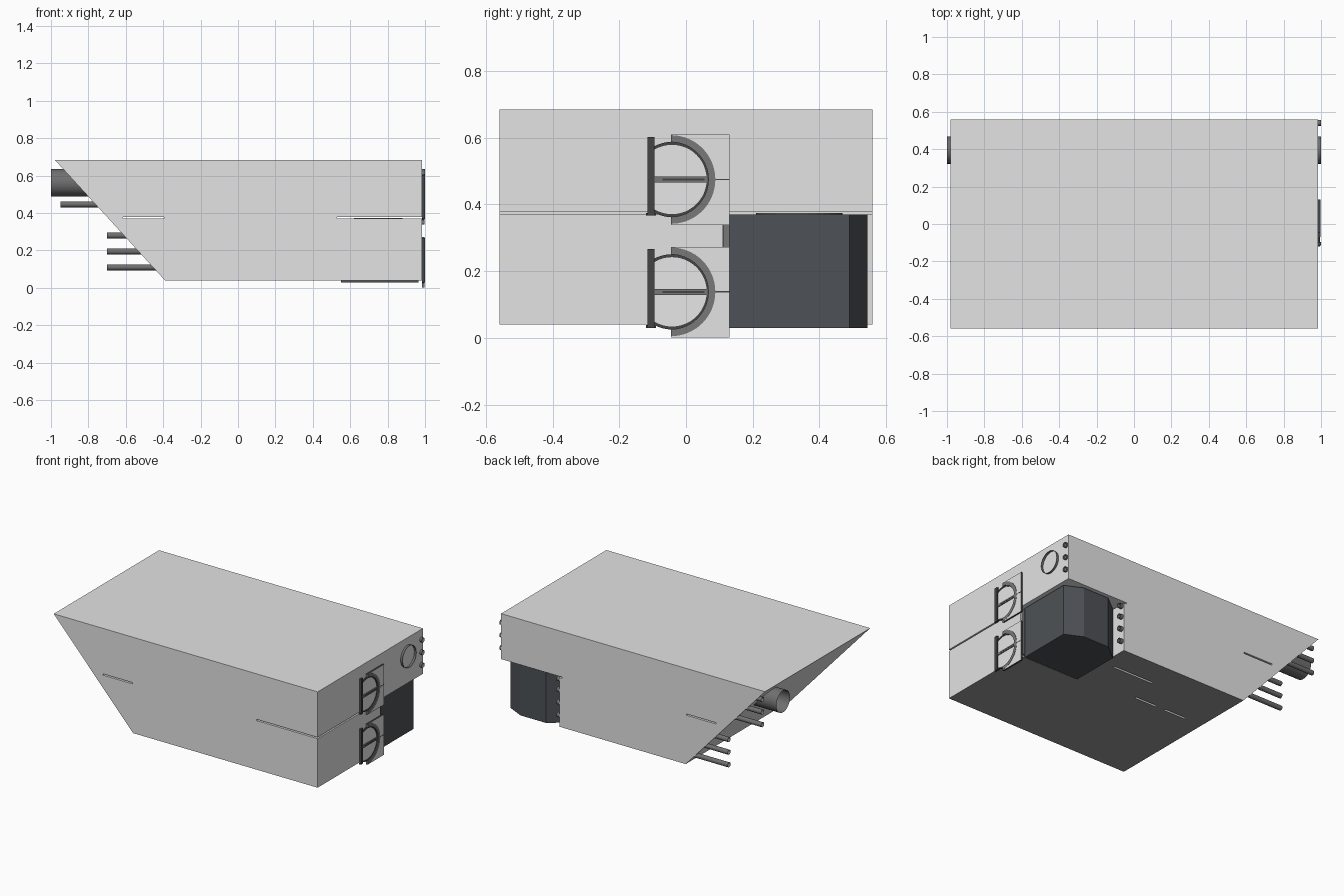
import bpy, bmesh, math

cube = bpy.data.objects.get("Cube")
if cube:
    bpy.data.objects.remove(cube, do_unlink=True)


def material(name, r, g, b):
    m = bpy.data.materials.new(name)
    m.use_nodes = True
    m.diffuse_color = (r, g, b, 1)
    m.node_tree.nodes["Principled BSDF"].inputs["Base Color"].default_value = (r, g, b, 1)
    return m


SHELL = material("light_grey_shell", .77, .77, .77)
UNDER = material("grey_underside", .31, .31, .31)
MOTOR = material("slate_motor", .075, .083, .092)
PIPE = material("pipe_grey", .16, .16, .16)
TRIM = material("latch_grey", .19, .19, .19)
DARK = material("dark_trim", .06, .06, .06)
PALE = material("pale_inset", .92, .92, .92)


def finish(bm, name, mat):
    bmesh.ops.recalc_face_normals(bm, faces=bm.faces)
    mesh = bpy.data.meshes.new(name)
    bm.to_mesh(mesh)
    bm.free()
    obj = bpy.data.objects.new(name, mesh)
    bpy.context.collection.objects.link(obj)
    if mat:
        mesh.materials.append(mat)
    return obj


def prism(name, pts, lo, hi, axis, mat):
    """Extrude a 2D profile along one axis between lo and hi."""
    place = {"x": lambda p, d: (d, p[0], p[1]),
             "y": lambda p, d: (p[0], d, p[1]),
             "z": lambda p, d: (p[0], p[1], d)}[axis]
    bm = bmesh.new()
    low = [bm.verts.new(place(p, lo)) for p in pts]
    high = [bm.verts.new(place(p, hi)) for p in pts]
    bm.faces.new(low)
    bm.faces.new(high)
    for i in range(len(pts)):
        j = (i + 1) % len(pts)
        bm.faces.new((low[i], low[j], high[j], high[i]))
    return finish(bm, name, mat)


def box(name, x, y, z, mat):
    return prism(name, [(x[0], y[0]), (x[1], y[0]), (x[1], y[1]), (x[0], y[1])],
                 z[0], z[1], "z", mat)


def arc(cy, cz, r, start, end, n):
    angles = [math.radians(start + (end - start) * i / n) for i in range(n + 1)]
    return [(cy + r * math.cos(a), cz + r * math.sin(a)) for a in angles]


def tube(name, y, z, r, x0, x1, sides):
    """Open-ended pipe running along x."""
    bm = bmesh.new()
    ring = arc(y, z, r, 0, 360, sides)[:-1]
    a = [bm.verts.new((x0, *p)) for p in ring]
    b = [bm.verts.new((x1, *p)) for p in ring]
    for i in range(sides):
        f = bm.faces.new((a[i], a[i - 1], b[i - 1], b[i]))
        f.smooth = True
    return finish(bm, name, PIPE)


def cut(target, cutter):
    mod = target.modifiers.new("cut", "BOOLEAN")
    mod.object = cutter
    mod.operation = "DIFFERENCE"
    mod.solver = "EXACT"
    bpy.context.view_layer.objects.active = target
    bpy.ops.object.modifier_apply(modifier=mod.name)
    bpy.data.objects.remove(cutter, do_unlink=True)


def paint(obj, mat, rule):
    """Give a second material to the faces that satisfy the rule."""
    obj.data.materials.append(mat)
    index = len(obj.data.materials) - 1
    for f in obj.data.polygons:
        if rule(f):
            f.material_index = index


# Shell with sloped end, motor notch, side slots and underside slots
shell = prism("shell", [(-.98, .685), (.985, .685), (.985, .04), (-.39, .04)],
              -.56, .56, "y", SHELL)
cuts = [((.55, 1.1), (.11, .7), (-.1, .372)),
        ((.53, 1.1), (-.7, .7), (.37, .379)),
        ((-.615, -.395), (-.7, .7), (.37, .379)),
        ((.17, .47), (.363, .377), (0, .06)),
        ((-.03, .13), (.163, .177), (0, .06)),
        ((-.26, -.10), (.163, .177), (0, .06))]
for x, y, z in cuts:
    cut(shell, box("cutter", x, y, z, None))
paint(shell, UNDER, lambda f: f.normal.z < -.9 and f.center.z < .1)

# Motor housing in the corner notch
prism("motor_housing", [(.965, .125), (.965, .49), (.85, .545), (.66, .545),
                        (.552, .46), (.552, .125)], .03, .37, "z", MOTOR)
prism("motor_cap", arc(.75, .34, .13, 0, 360, 32)[:-1], .37, .374, "z", TRIM)
box("motor_bracket", (.56, .975), (.111, .13), (.05, .36), TRIM)

# Main pipe and the stack of thin pipes
tube("main_pipe", .395, .562, .073, -1, 1, 48)
for i in range(3):
    tube(f"lower_pipe_{i + 1}", .541, .11 + .085 * i, .016, -.70, .575, 16)
    tube(f"upper_pipe_{i + 1}", .541, .447 + .085 * i, .016, -.95, 1, 16)
tube("inner_pipe", .541, .353, .016, -.66, .575, 16)

# Two matching latches on the end face
for label, c in (("lower", .138), ("upper", .475)):
    plate = prism(f"{label}_latch_plate", arc(-.045, c, .132, -90, 90, 32)
                  + [(-.045, c + .135), (.13, c + .135), (.13, c - .137), (-.045, c - .137)],
                  .984, .996, "x", SHELL)
    paint(plate, DARK, lambda f: abs(f.normal.x) < .5)
    prism(f"{label}_latch_inset", arc(-.04, c, .106, 122, -122, 32), .984, .990, "x", PALE)
    prism(f"{label}_latch_rim", arc(-.045, c, .133, 90, -90, 32)
          + arc(-.045, c, .112, -90, 90, 32), .984, .998, "x", TRIM)
    prism(f"{label}_latch_lip", arc(-.042, c, .113, 120, -120, 32)
          + arc(-.042, c, .104, -120, 120, 32), .984, .993, "x", DARK)
    box(f"{label}_latch_hinge", (.984, .999), (-.115, -.095), (c - .108, c + .128), DARK)
    box(f"{label}_latch_hinge_foot", (.984, .994), (-.12, -.09), (c - .108, c - .100), DARK)
    box(f"{label}_latch_grip", (.984, .995), (-.095, .065), (c - .009, c + .009), TRIM)
    box(f"{label}_latch_grip_groove", (.984, .996), (-.07, .055), (c - .003, c + .003), DARK)
    box(f"{label}_latch_seam", (.984, .997), (.085, .13), (c - .002, c + .002), DARK)
